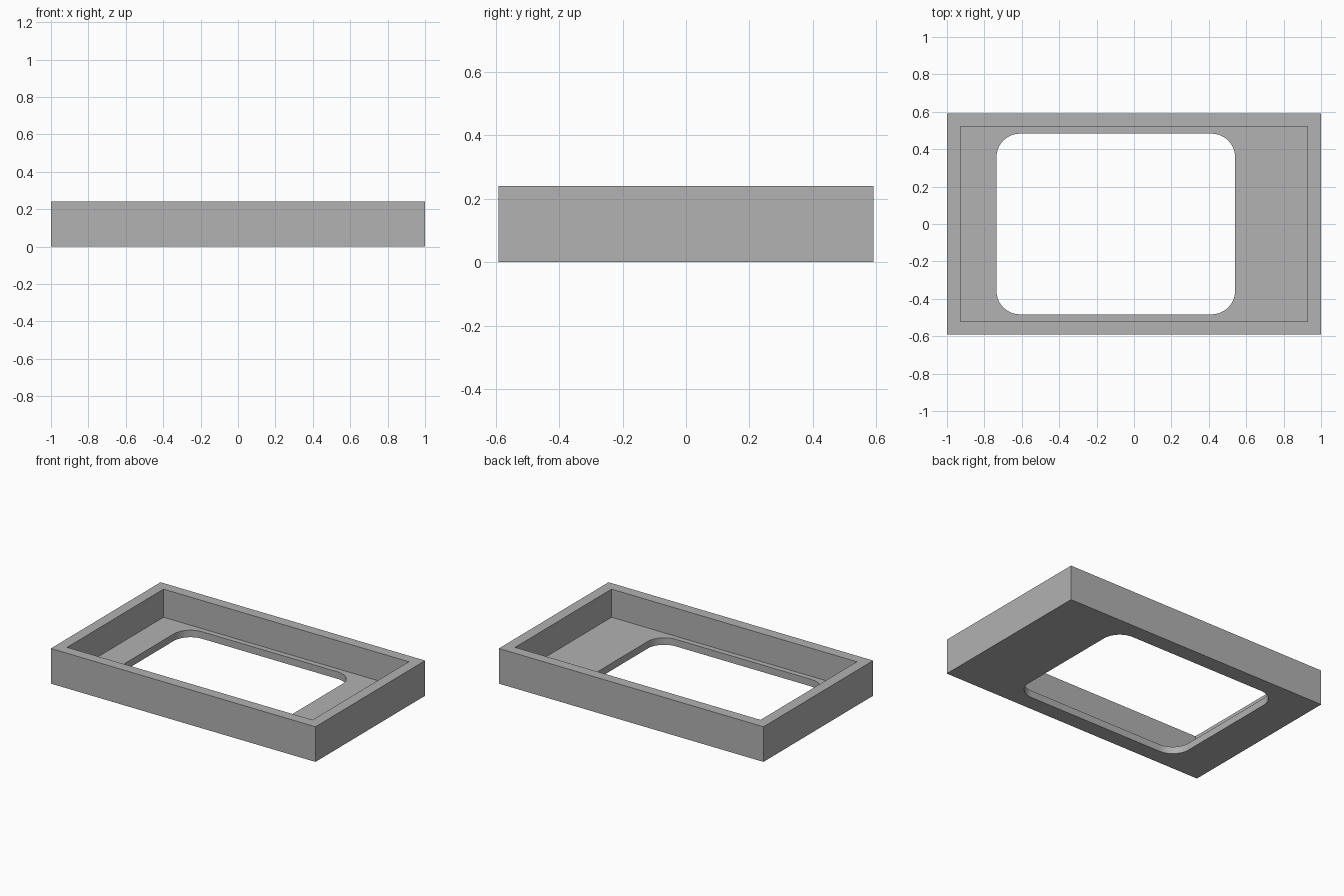
import bpy
import bmesh
from math import cos, sin, pi

cube = bpy.data.objects.get("Cube")
if cube:
    bpy.data.objects.remove(cube, do_unlink=True)

STEPS = 12  # segments per rounded corner
HEIGHT, FLOOR = 0.24, 0.048

grey = bpy.data.materials.new("plain grey")
grey.use_nodes = True
colour = (0.445, 0.445, 0.445, 1)
grey.diffuse_color = colour
grey.node_tree.nodes["Principled BSDF"].inputs["Base Color"].default_value = colour


def ring(bm, x0, x1, y, z, r=0.0):
    """Rectangle outline with corner radius r, symmetric in y."""
    corners = [(x1 - r, y - r), (x0 + r, y - r), (x0 + r, r - y), (x1 - r, r - y)]
    verts = []
    for quarter, (cx, cy) in enumerate(corners):
        for i in range(STEPS + 1):
            a = (quarter + i / STEPS) * pi / 2
            verts.append(bm.verts.new((cx + r * cos(a), cy + r * sin(a), z)))
    return verts


# Tray: outlines followed around the wall section, from the opening and back
bm = bmesh.new()
opening = (-0.735, 0.54, 0.483)
outer = (-1.0, 1.0, 0.592)
inner = (-0.927, 0.927, 0.52)
rings = [
    ring(bm, *opening, 0, 0.125),
    ring(bm, *outer, 0),
    ring(bm, *outer, HEIGHT),
    ring(bm, *inner, HEIGHT),
    ring(bm, *inner, FLOOR),
    ring(bm, *opening, FLOOR, 0.125),
]
for k, a in enumerate(rings):
    b = rings[(k + 1) % len(rings)]
    for i in range(len(a)):
        j = (i + 1) % len(a)
        bm.faces.new((a[i], a[j], b[j], b[i]))
# Square corners collapse to single points
bmesh.ops.remove_doubles(bm, verts=bm.verts[:], dist=0.0001)
bmesh.ops.recalc_face_normals(bm, faces=bm.faces[:])

mesh = bpy.data.meshes.new("open_tray")
bm.to_mesh(mesh)
bm.free()
mesh.materials.append(grey)
tray = bpy.data.objects.new("open_tray", mesh)
bpy.context.collection.objects.link(tray)

# Smooth the rounded opening, keep all other edges sharp
bpy.ops.object.select_all(action='DESELECT')
tray.select_set(True)
bpy.context.view_layer.objects.active = tray
bpy.ops.object.shade_smooth_by_angle(angle=pi / 6)
